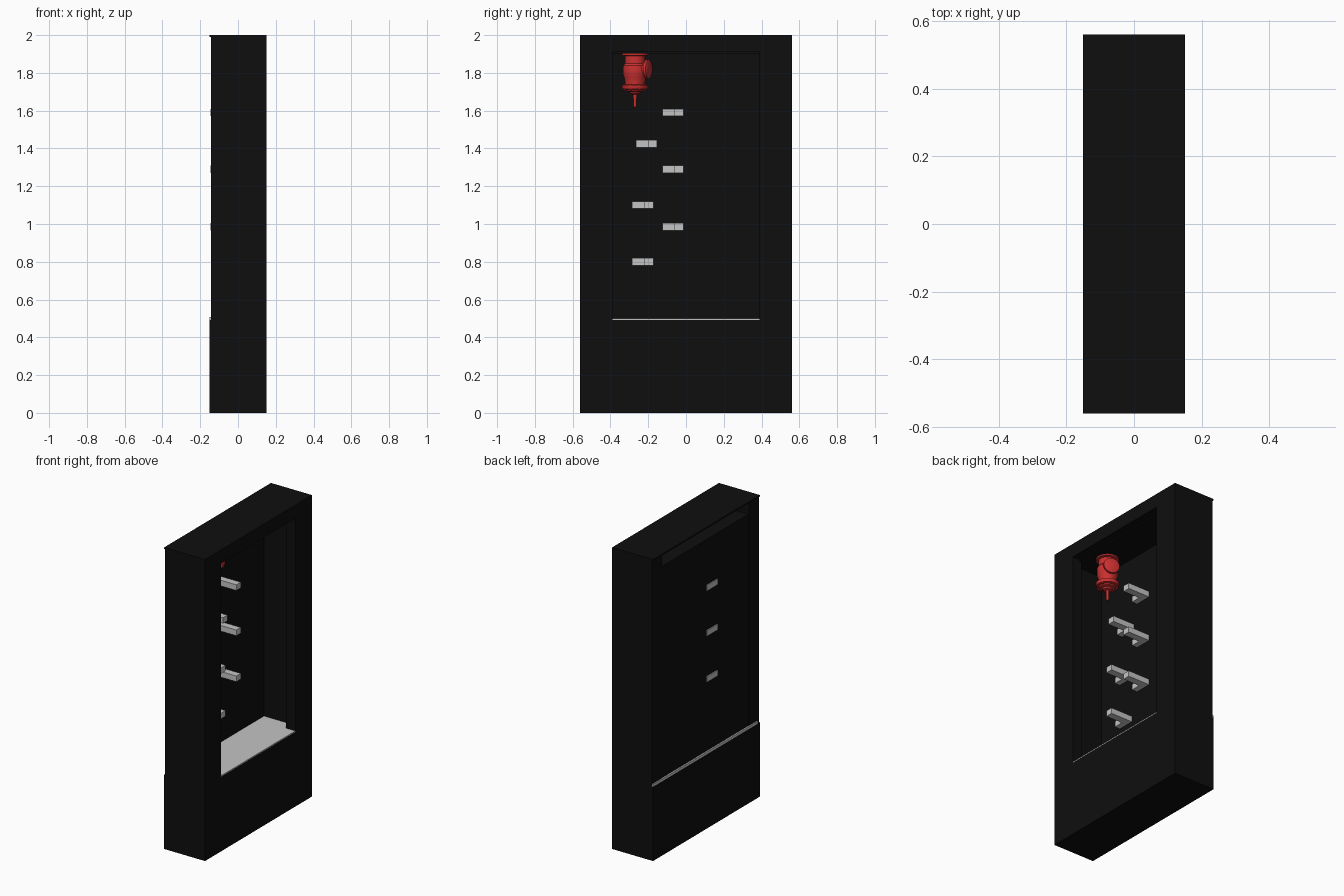
import bpy, bmesh, math
from mathutils import Vector, Matrix

cube = bpy.data.objects.get("Cube")
if cube:
    bpy.data.objects.remove(cube, do_unlink=True)


def material(name, rgb):
    m = bpy.data.materials.new(name)
    m.use_nodes = True
    col = (*rgb, 1.0)
    m.diffuse_color = col
    m.node_tree.nodes["Principled BSDF"].inputs["Base Color"].default_value = col
    return m


BLACK = material("cabinet black", (0.0045, 0.0045, 0.0045))
GREY = material("light grey", (0.55, 0.55, 0.55))
RED = material("hydrant red", (0.60, 0.03, 0.03))


def finish(name, bm, mat, smooth=False):
    bmesh.ops.recalc_face_normals(bm, faces=bm.faces)
    me = bpy.data.meshes.new(name)
    bm.to_mesh(me)
    bm.free()
    me.materials.append(mat)
    ob = bpy.data.objects.new(name, me)
    bpy.context.collection.objects.link(ob)
    if smooth:
        bpy.ops.object.select_all(action='DESELECT')
        ob.select_set(True)
        bpy.context.view_layer.objects.active = ob
        bpy.ops.object.shade_smooth_by_angle(angle=math.radians(35))
    return ob


def box(name, x, y, z, mat):
    """Box from (min, max) pairs along each axis."""
    bm = bmesh.new()
    bmesh.ops.create_cube(bm, size=1)
    for v in bm.verts:
        v.co = Vector([(a + b) / 2 + c * (b - a) for (a, b), c in zip((x, y, z), v.co)])
    return finish(name, bm, mat)


def prism(name, outline, z0, z1, mat):
    """Extrude an x-y outline upward."""
    bm = bmesh.new()
    face = bm.faces.new([bm.verts.new((x, y, z0)) for x, y in outline])
    ext = bmesh.ops.extrude_face_region(bm, geom=[face])
    verts = [g for g in ext["geom"] if isinstance(g, bmesh.types.BMVert)]
    bmesh.ops.translate(bm, verts=verts, vec=(0, 0, z1 - z0))
    return finish(name, bm, mat)


def lathe(name, profile, matrix, mat, sides=32):
    """Turn a (radius, height) profile about its own z axis."""
    bm = bmesh.new()
    vs = [bm.verts.new((r, 0, h)) for r, h in profile]
    edges = [bm.edges.new(p) for p in zip(vs, vs[1:])]
    bmesh.ops.spin(bm, geom=vs + edges, axis=(0, 0, 1), cent=(0, 0, 0),
                   angle=2 * math.pi, steps=sides)
    bmesh.ops.remove_doubles(bm, verts=bm.verts, dist=1e-5)
    bmesh.ops.transform(bm, matrix=matrix, verts=bm.verts)
    return finish(name, bm, mat, True)


# Cabinet shell: plinth, side walls, front frame around the window, roof
X, Y = 0.15, 0.56
FLOOR, CEIL = 0.50, 1.91
box("plinth", (-X, X), (-Y, Y), (0, FLOOR - 0.008), BLACK)
for side, s in (("left", 1), ("right", -1)):
    box(side + "_wall", (-X + 0.008, X), sorted((s * 0.455, s * Y)), (FLOOR - 0.008, 1.99), BLACK)
    box(side + "_window_jamb", (0.08, X), sorted((s * 0.39, s * 0.455)), (FLOOR - 0.008, CEIL), BLACK)
box("window_header", (0.08, X), (-0.455, 0.455), (CEIL, 1.99), BLACK)
box("roof", (-X, X), (-Y, Y), (1.99, 2.0), BLACK)
box("back_panel", (-0.14, -0.128), (-Y, Y), (FLOOR, CEIL), BLACK)
box("ceiling", (-0.14, 0.10), (-0.455, 0.455), (CEIL - 0.008, CEIL), BLACK)

# Light floor: its rear edge shows as a thin line on the back
box("display_floor", (-0.148, 0.148), (-0.39, 0.39), (FLOOR - 0.008, FLOOR), GREY)
box("display_floor_rear", (-0.148, 0.08), (-0.455, 0.455), (FLOOR - 0.008, FLOOR), GREY)
box("floor_rear_edge", (-X, -0.14), (-0.54, Y), (FLOOR - 0.008, FLOOR + 0.008), GREY)

# L-shaped steps: a bar along the back wall and a prong toward the window
steps = [(-0.125, 1.59, -0.146), (-0.265, 1.425, -0.138), (-0.125, 1.29, -0.146),
         (-0.285, 1.10, -0.138), (-0.125, 0.985, -0.146), (-0.285, 0.80, -0.138)]
for i, (y, z, xb) in enumerate(steps):
    outline = [(xb, y), (-0.09, y), (-0.09, y + 0.065), (0.03, y + 0.065),
               (0.03, y + 0.112), (xb, y + 0.112)]
    prism(f"step_{i + 1}", outline, z - 0.019, z + 0.019, GREY)

# Upside-down hydrant hanging from the ceiling
CX, CY = -0.02, -0.27
here = Matrix.Translation((CX, CY, 0))
lathe("hydrant_body", [
    (0, 1.906), (0.070, 1.906), (0.070, 1.892), (0.053, 1.890), (0.053, 1.850),
    (0.062, 1.840), (0.064, 1.815), (0.062, 1.785), (0.055, 1.770), (0.053, 1.738),
    (0.070, 1.736), (0.070, 1.722), (0.066, 1.714), (0.050, 1.712), (0.046, 1.704),
    (0.030, 1.700), (0.026, 1.690), (0.010, 1.686), (0.008, 1.620), (0, 1.620)], here, RED)

# Outlet facing the back and window, with a broad cap
aim = Vector((0.35, 0.94, 0)).to_track_quat('Z', 'Y').to_matrix().to_4x4()
lathe("hydrant_outlet", [(0, 0), (0.036, 0), (0.036, 0.062), (0.050, 0.064),
                         (0.050, 0.078), (0.040, 0.084), (0, 0.086)],
      Matrix.Translation((CX, CY, 1.82)) @ aim, RED)

# Bolts around the lower flange
for i in range(8):
    a = math.tau * (i + 0.5) / 8
    spot = Matrix.Translation((CX + 0.058 * math.cos(a), CY + 0.058 * math.sin(a), 1.706))
    lathe(f"flange_bolt_{i + 1}", [(0, 0), (0.006, 0), (0.006, 0.035), (0, 0.035)], spot, RED, 6)
